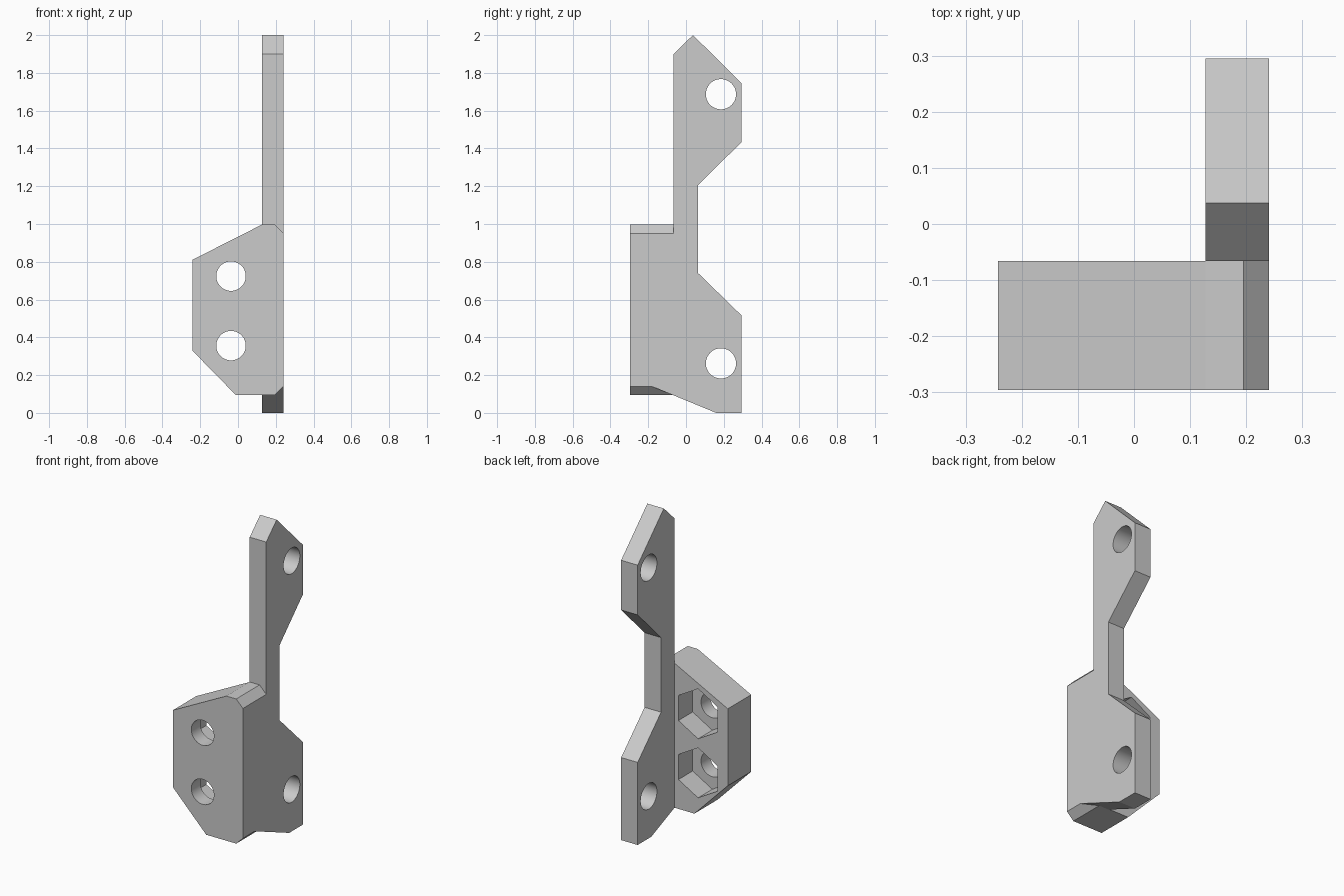
import bpy, bmesh, math
from mathutils import Matrix, Vector

if "Cube" in bpy.data.objects:
    bpy.data.objects.remove(bpy.data.objects["Cube"], do_unlink=True)

grey = bpy.data.materials.new("plain grey")
grey.use_nodes = True
grey.diffuse_color = (0.6, 0.6, 0.6, 1)
grey.node_tree.nodes["Principled BSDF"].inputs["Base Color"].default_value = grey.diffuse_color


def prism(name, points, axis, start, end):
    """Extrude an outline along x (points are y, z) or along y (points are x, z)."""
    def place(p, d):
        return (d, p[0], p[1]) if axis == "x" else (p[0], d, p[1])
    bm = bmesh.new()
    face = bm.faces.new([bm.verts.new(place(p, start)) for p in points])
    side = bmesh.ops.extrude_face_region(bm, geom=[face])
    moved = [v for v in side["geom"] if isinstance(v, bmesh.types.BMVert)]
    shift = Vector(place((0, 0), end - start))
    bmesh.ops.translate(bm, verts=moved, vec=shift)
    bmesh.ops.recalc_face_normals(bm, faces=bm.faces)
    mesh = bpy.data.meshes.new(name)
    bm.to_mesh(mesh)
    bm.free()
    mesh.materials.append(grey)
    obj = bpy.data.objects.new(name, mesh)
    bpy.context.collection.objects.link(obj)
    return obj


def ring(centre, radius, sides):
    """Regular outline with a corner pointing up."""
    return [(centre[0] + radius * math.sin(math.tau * i / sides),
             centre[1] + radius * math.cos(math.tau * i / sides)) for i in range(sides)]


def combine(target, tool, operation):
    mod = target.modifiers.new(operation, "BOOLEAN")
    mod.operation, mod.object, mod.solver = operation, tool, "EXACT"
    bpy.context.view_layer.objects.active = target
    bpy.ops.object.modifier_apply(modifier=mod.name)
    bpy.data.objects.remove(tool, do_unlink=True)


RIGHT, PLATE_INNER = 0.241, 0.127
FRONT, BLOCK_BACK = -0.296, -0.066

# Upright plate with two wide lugs and a narrow neck
bracket = prism("bracket", [
    (BLOCK_BACK, 1.9), (0.037, 2), (0.295, 1.745), (0.295, 1.435),
    (0.064, 1.205), (0.064, 0.74), (0.295, 0.515), (0.295, 0),
    (0.16, 0), (-0.18, 0.14), (-0.18, 0.8), (BLOCK_BACK, 0.8)],
    "x", PLATE_INNER, RIGHT)

# Thick clamp block with chamfered corners
block = prism("block", [
    (-0.242, 0.81), (0.127, 0.997), (0.195, 0.997), (RIGHT, 0.95),
    (RIGHT, 0.14), (0.195, 0.095), (-0.012, 0.095), (-0.242, 0.33)],
    "y", FRONT, BLOCK_BACK)
combine(bracket, block, "UNION")

# Screw holes through the lugs
for z in (1.687, 0.262):
    combine(bracket, prism("lug_hole", ring((0.185, z), 0.08, 48), "x", 0, 0.4), "DIFFERENCE")

# Bolt holes through the block, with hexagonal nut pockets at the back
for z in (0.724, 0.356):
    centre = (-0.037, z)
    combine(bracket, prism("bolt_hole", ring(centre, 0.078, 48), "y", -0.4, 0), "DIFFERENCE")
    combine(bracket, prism("nut_pocket", ring(centre, 0.156, 6), "y", -0.206, 0), "DIFFERENCE")

# Smooth the hole walls, keep every other edge sharp
bpy.ops.object.select_all(action="DESELECT")
bracket.select_set(True)
bpy.context.view_layer.objects.active = bracket
bpy.ops.object.shade_smooth_by_angle(angle=math.radians(20))
